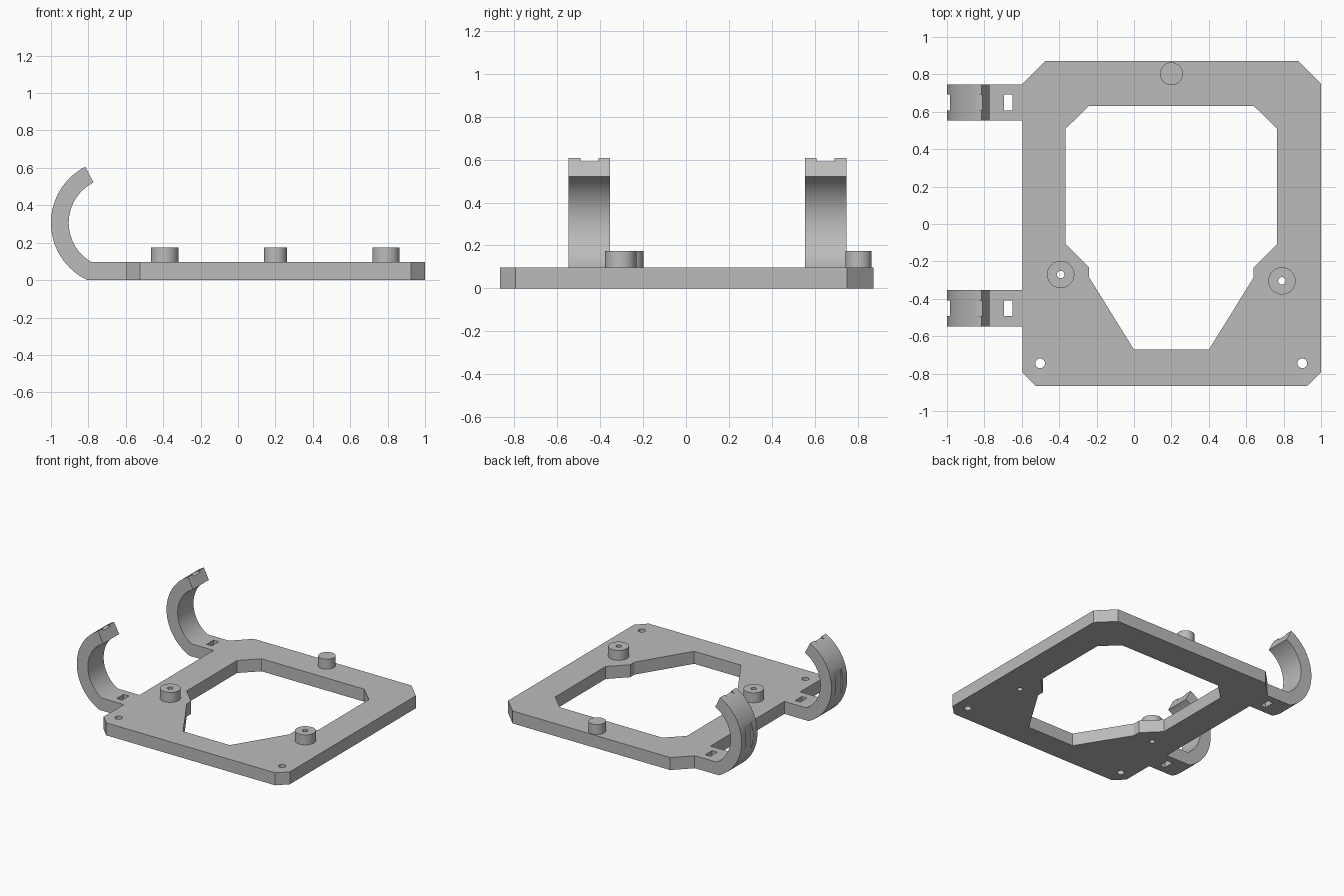
import bpy, bmesh, math
from mathutils import Vector

if "Cube" in bpy.data.objects:
    bpy.data.objects.remove(bpy.data.objects["Cube"])

grey = bpy.data.materials.new("plain grey")
grey.use_nodes = True
grey.diffuse_color = (0.5, 0.5, 0.5, 1)
grey.node_tree.nodes["Principled BSDF"].inputs["Base Color"].default_value = (0.5, 0.5, 0.5, 1)

THICK = 0.097      # plate and arm thickness
BOSS_TOP = 0.174


def prism(name, outline, low, high, axis="z"):
    """Extrude a closed outline along z (x, y points) or along y (x, z points)."""
    bm = bmesh.new()
    place = (lambda a, b: (a, b, low)) if axis == "z" else (lambda a, b: (a, low, b))
    step = Vector((0, 0, high - low)) if axis == "z" else Vector((0, high - low, 0))
    face = bm.faces.new([bm.verts.new(place(a, b)) for a, b in outline])
    new = bmesh.ops.extrude_face_region(bm, geom=[face])["geom"]
    bmesh.ops.translate(bm, vec=step, verts=[v for v in new if isinstance(v, bmesh.types.BMVert)])
    bmesh.ops.recalc_face_normals(bm, faces=bm.faces)
    mesh = bpy.data.meshes.new(name)
    bm.to_mesh(mesh)
    bm.free()
    mesh.materials.append(grey)
    obj = bpy.data.objects.new(name, mesh)
    bpy.context.collection.objects.link(obj)
    return obj


def arc(cx, cy, r, start, end, steps):
    angles = [math.radians(start + (end - start) * i / steps) for i in range(steps + 1)]
    return [(cx + r * math.cos(a), cy + r * math.sin(a)) for a in angles]


def cylinder(name, x, y, r, low, high, sides=48):
    return prism(name, arc(x, y, r, 0, 360, sides)[:-1], low, high)


def box(name, x0, x1, y0, y1, z0, z1):
    return prism(name, [(x0, y0), (x1, y0), (x1, y1), (x0, y1)], z0, z1)


def select(obj):
    bpy.ops.object.select_all(action="DESELECT")
    obj.select_set(True)
    bpy.context.view_layer.objects.active = obj


def cut(obj, cutter):
    """Subtract the cutter from the object and discard it."""
    mod = obj.modifiers.new("cut", "BOOLEAN")
    mod.operation, mod.solver, mod.object = "DIFFERENCE", "EXACT", cutter
    select(obj)
    bpy.ops.object.modifier_apply(modifier=mod.name)
    bpy.data.objects.remove(cutter)


def finish(obj):
    select(obj)
    bpy.ops.object.shade_smooth_by_angle(angle=math.radians(25))


# Base plate with chamfered corners and a large window
plate = prism("base_plate", [
    (-0.525, -0.866), (0.925, -0.866), (1, -0.793), (1, 0.75),
    (0.877, 0.872), (-0.475, 0.872), (-0.597, 0.75), (-0.597, -0.793)], 0, THICK)
half_window = [(0.2, -0.672), (0.44, -0.285), (0.44, -0.232), (0.565, -0.108),
               (0.565, 0.51), (0.44, 0.632)]
window = [(0.2 + x, y) for x, y in half_window] + [(0.2 - x, y) for x, y in reversed(half_window)]
cut(plate, prism("window_cutter", window, -0.1, 0.3))

# Corner screw holes
for x in (-0.502, 0.9):
    cut(plate, cylinder("hole_cutter", x, -0.745, 0.026, -0.1, 0.3))

# Standoffs: two drilled through, one solid peg
for name, x, y in (("right_standoff", -0.392, -0.27), ("left_standoff", 0.791, -0.304)):
    boss = cylinder(name, x, y, 0.073, THICK, BOSS_TOP)
    for part in (boss, plate):
        cut(part, cylinder("hole_cutter", x, y, 0.02, -0.1, 0.3))
    finish(boss)
finish(cylinder("back_peg", 0.2, 0.803, 0.061, THICK, BOSS_TOP))
finish(plate)

# Hooks: flat arm running into a curved claw, with strap slots
CX, CZ, OUTER, INNER, TIP = -0.663, 0.306, 0.337, 0.242, 117


def low_angle(r, z):
    return 180 + math.degrees(math.asin((CZ - z) / r))


for name, y in (("front_hook", -0.45), ("back_hook", 0.65)):
    profile = [(-0.597, THICK), (-0.597, 0)]
    profile += reversed(arc(CX, CZ, OUTER, TIP, low_angle(OUTER, 0), 40))
    profile += arc(CX, CZ, INNER, TIP, low_angle(INNER, THICK), 40)
    hook = prism(name, profile, y - 0.097, y + 0.097, "y")
    s0, s1 = y - 0.042, y + 0.042
    cut(hook, box("slot_cutter", -0.695, -0.65, s0, s1, -0.1, 0.2))
    cut(hook, box("side_groove_cutter", -1.1, -0.985, s0, s1, 0, 0.6))
    cut(hook, box("tip_groove_cutter", -1.0, -0.7, s0, s1, 0.592, 0.7))
    finish(hook)
